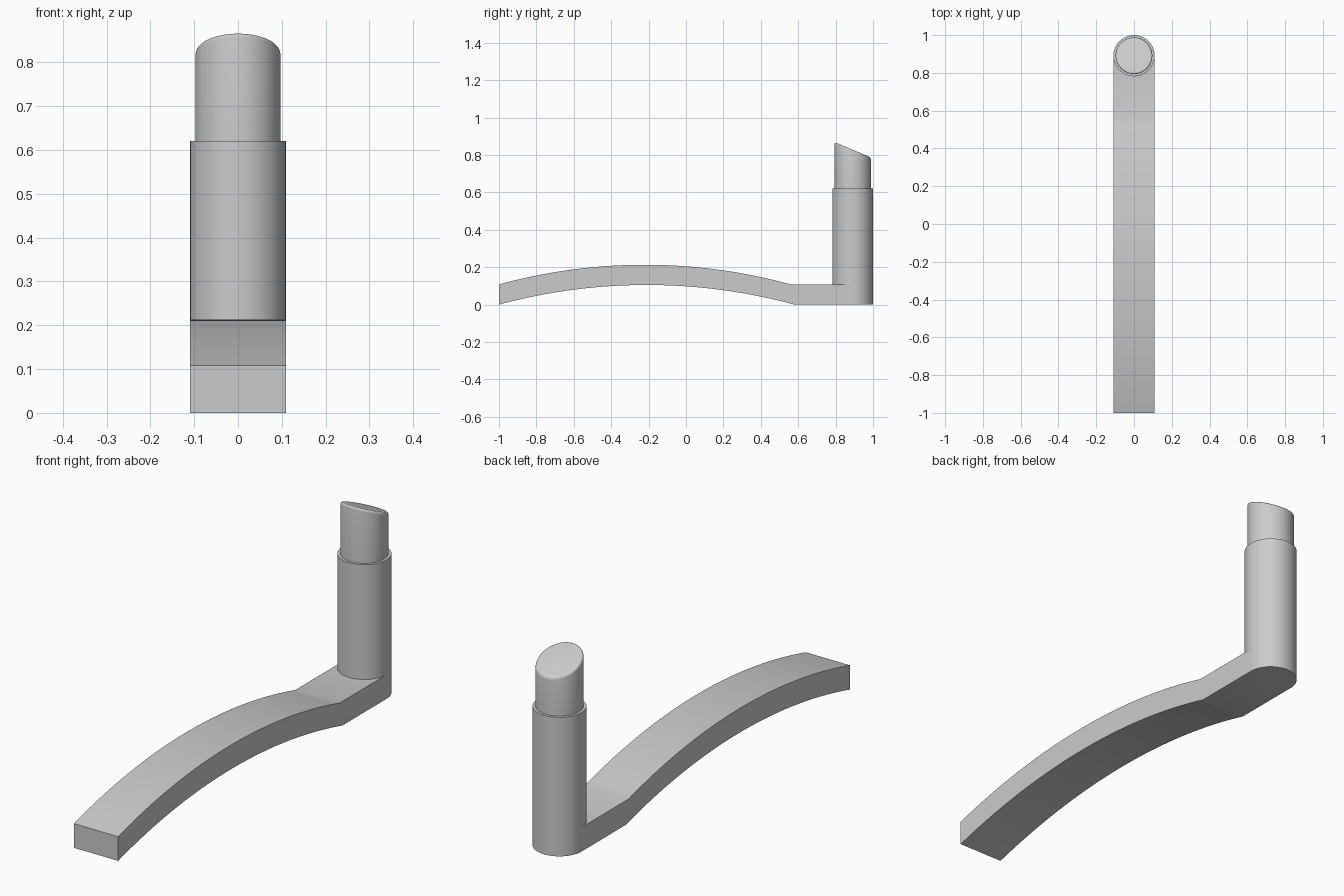
import bpy, bmesh, math
from mathutils import Vector

if "Cube" in bpy.data.objects:
    bpy.data.objects.remove(bpy.data.objects["Cube"], do_unlink=True)

HALF = 0.109          # half width of the bar, radius of the post
POST_Y = 1 - HALF     # axis of the post
THICK = 0.108

grey = bpy.data.materials.new("plain grey")
grey.use_nodes = True
colour = (0.6, 0.6, 0.6, 1)
grey.diffuse_color = colour
grey.node_tree.nodes["Principled BSDF"].inputs["Base Color"].default_value = colour


def finish(name, bm):
    bmesh.ops.recalc_face_normals(bm, faces=bm.faces)
    mesh = bpy.data.meshes.new(name)
    bm.to_mesh(mesh)
    bm.free()
    mesh.materials.append(grey)
    obj = bpy.data.objects.new(name, mesh)
    bpy.context.collection.objects.link(obj)
    bpy.ops.object.select_all(action="DESELECT")
    obj.select_set(True)
    bpy.context.view_layer.objects.active = obj
    bpy.ops.object.shade_smooth_by_angle(angle=math.radians(30))
    return obj


def cylinder(radius, bottom, top):
    bm = bmesh.new()
    bmesh.ops.create_cone(bm, cap_ends=True, segments=96, radius1=radius,
                          radius2=radius, depth=top - bottom)
    bmesh.ops.translate(bm, verts=bm.verts, vec=(0, POST_Y, (top + bottom) / 2))
    return bm


# Arched bar with a flat foot running into the post
def arch(y, start, end, rise):
    half = (end - start) / 2
    radius = (half ** 2 + rise ** 2) / (2 * rise)
    return math.sqrt(radius ** 2 - (y - start - half) ** 2) - radius + rise


def edge_line(end, lift, steps=40):
    ys = [-1 + (end + 1) * i / steps for i in range(steps + 1)]
    return [(y, arch(y, -1, end, 0.105) + lift) for y in ys] + [(POST_Y, lift)]


bm = bmesh.new()
low, high = edge_line(0.58, 0), edge_line(0.56, THICK)
rows = [[[bm.verts.new((x, y, z)) for y, z in line] for line in (low, high)]
        for x in (-HALF, HALF)]
(ll, lh), (rl, rh) = rows
for i in range(len(low) - 1):
    for a, b in ((ll, lh), (lh, rh), (rh, rl), (rl, ll)):
        bm.faces.new((a[i], a[i + 1], b[i + 1], b[i]))
bm.faces.new((ll[0], lh[0], rh[0], rl[0]))
bm.faces.new((ll[-1], lh[-1], rh[-1], rl[-1]))
finish("arched_bar", bm)

# Upright post
finish("post", cylinder(HALF, 0, 0.62))

# Narrower tip, cut on a slant with a rounded rim
bm = cylinder(0.097, 0.62, 1)
cut = bmesh.ops.bisect_plane(bm, geom=bm.verts[:] + bm.edges[:] + bm.faces[:],
                             plane_co=Vector((0, POST_Y, 0.828)),
                             plane_no=Vector((0, 0.42, 1)), clear_outer=True)
rim = [e for e in cut["geom_cut"] if isinstance(e, bmesh.types.BMEdge)]
bmesh.ops.contextual_create(bm, geom=rim)
bmesh.ops.bevel(bm, geom=rim, offset=0.011, segments=5, profile=0.5, affect="EDGES")
finish("slanted_tip", bm)
